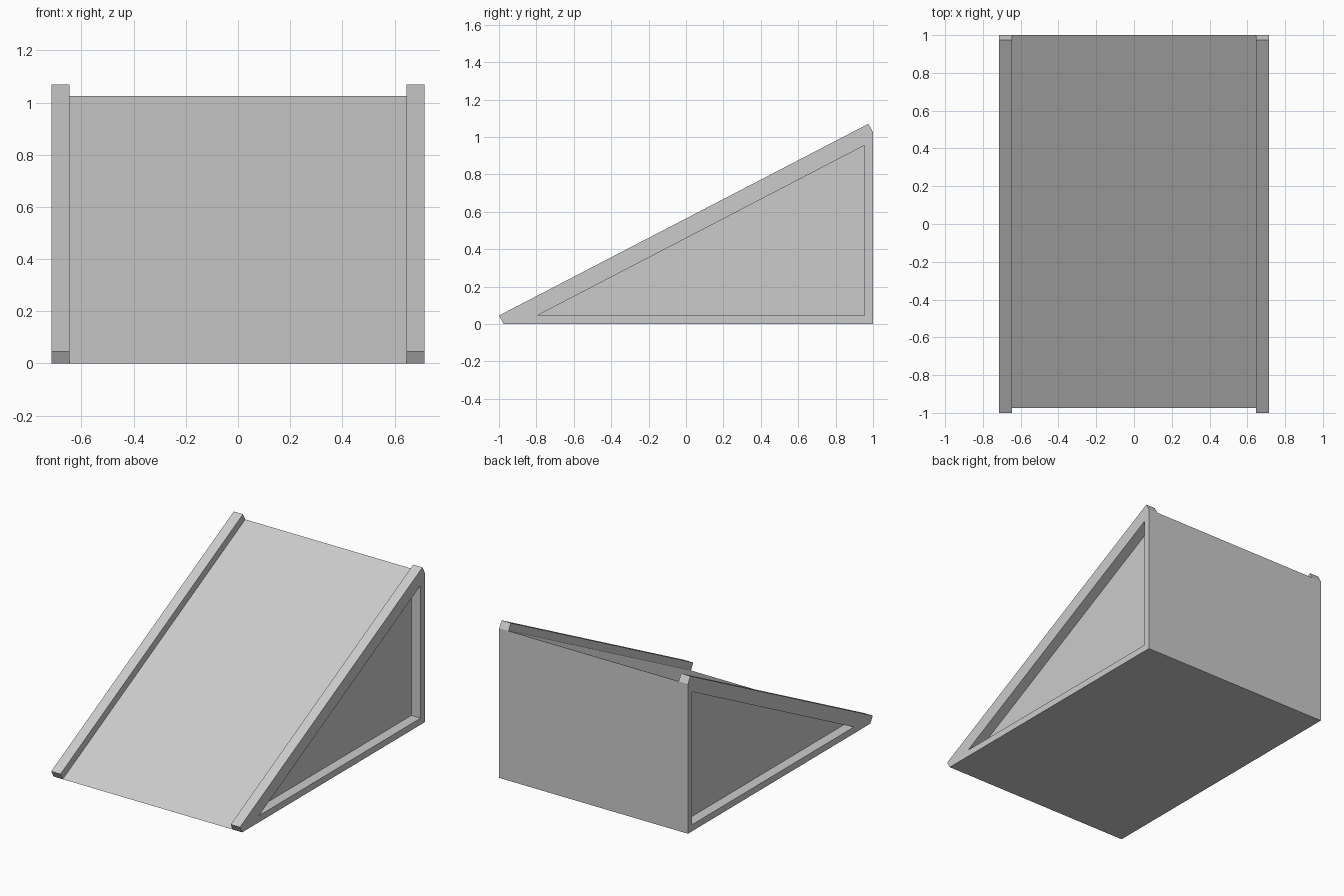
import bpy
import bmesh
from mathutils import Vector

cube = bpy.data.objects.get("Cube")
if cube:
    bpy.data.objects.remove(cube, do_unlink=True)

# Single plain grey
grey = bpy.data.materials.new("light grey")
grey.use_nodes = True
colour = (0.6, 0.6, 0.6, 1)
grey.diffuse_color = colour
grey.node_tree.nodes["Principled BSDF"].inputs["Base Color"].default_value = colour

INNER, OUTER = 0.645, 0.715  # x of the deck edge and of the outer side


def side_prism(name, loops, x0, x1):
    """Fill (y, z) outlines, later loops being holes, and extrude along x."""
    bm = bmesh.new()
    for loop in loops:
        verts = [bm.verts.new((x0, y, z)) for y, z in loop]
        for a, b in zip(verts, verts[1:] + verts[:1]):
            bm.edges.new((a, b))
    bmesh.ops.triangle_fill(bm, edges=bm.edges[:], use_beauty=True)
    result = bmesh.ops.extrude_face_region(bm, geom=bm.faces[:], use_keep_orig=True)
    moved = [v for v in result["geom"] if isinstance(v, bmesh.types.BMVert)]
    bmesh.ops.translate(bm, verts=moved, vec=Vector((x1 - x0, 0, 0)))
    bmesh.ops.recalc_face_normals(bm, faces=bm.faces[:])
    mesh = bpy.data.meshes.new(name)
    bm.to_mesh(mesh)
    bm.free()
    mesh.materials.append(grey)
    obj = bpy.data.objects.new(name, mesh)
    bpy.context.collection.objects.link(obj)
    return obj


# Wedge body carrying the sloping deck
wedge = [(-0.975, 0), (1, 0), (1, 1.025)]
side_prism("ramp_body", [wedge], -INNER, INNER)

# Side frames: raised rail on the slope, open triangle showing the body
frame = [(-1, 0.045), (-0.975, 0), (1, 0), (1, 1.025), (0.975, 1.07)]
opening = [(-0.795, 0.045), (0.955, 0.045), (0.955, 0.955)]
for name, side in (("left", 1), ("right", -1)):
    side_prism(name + "_side_frame", [frame, opening], side * INNER, side * OUTER)
